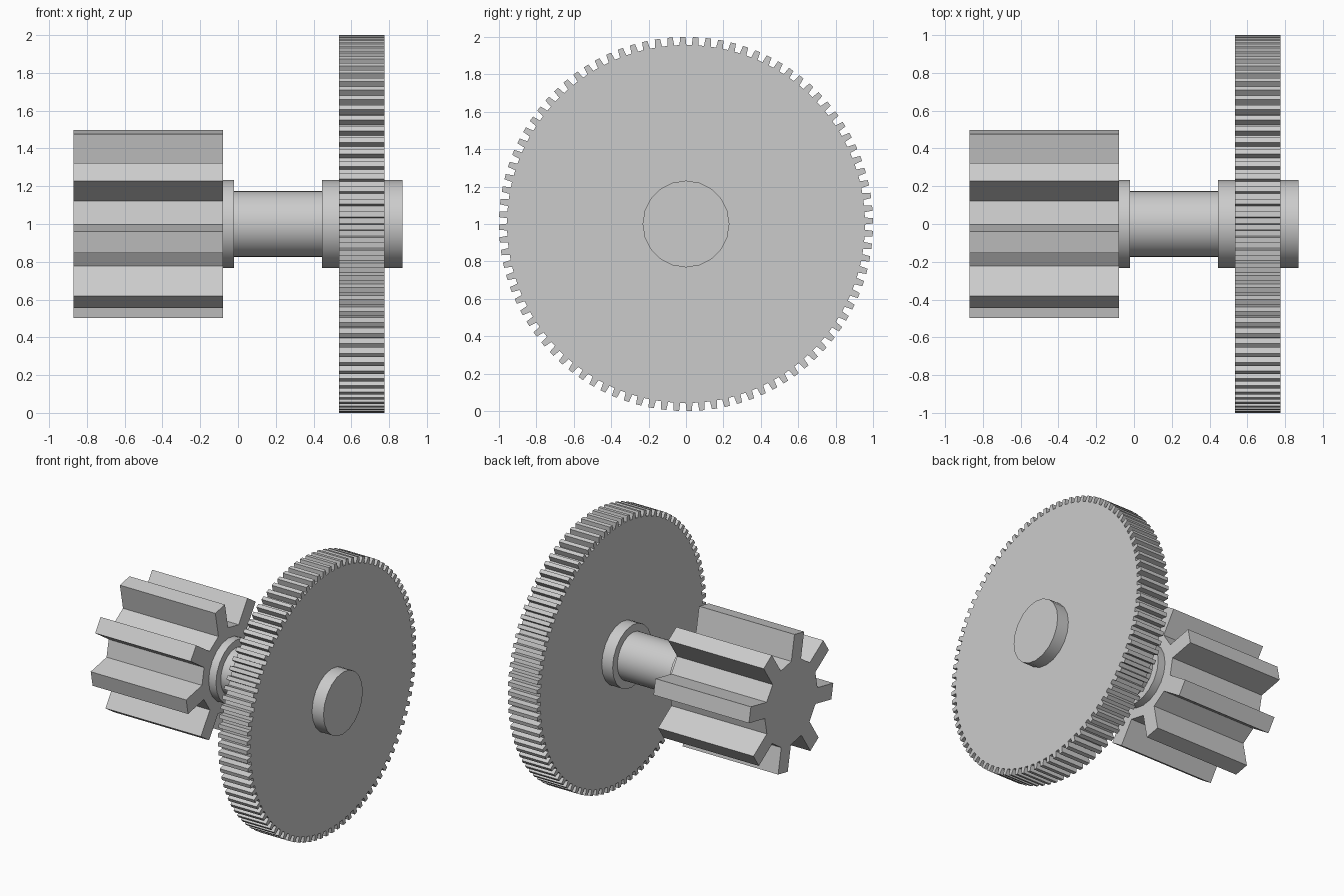
import bpy, bmesh
from math import sin, cos, asin, pi, radians
from mathutils import Matrix

cube = bpy.data.objects.get("Cube")
if cube:
    bpy.data.objects.remove(cube, do_unlink=True)

AXIS_Z = 1.0

steel = bpy.data.materials.new("grey_steel")
steel.use_nodes = True
COLOUR = (0.6, 0.6, 0.6, 1)
steel.diffuse_color = COLOUR
steel.node_tree.nodes["Principled BSDF"].inputs["Base Color"].default_value = COLOUR


def extrude_profile(name, profile, x0, x1, smooth=30):
    """Extrude a closed (y, z) outline along the axle from x0 to x1."""
    bm = bmesh.new()
    face = bm.faces.new([bm.verts.new((x0, y, z + AXIS_Z)) for y, z in profile])
    ext = bmesh.ops.extrude_face_region(bm, geom=[face])
    moved = [v for v in ext["geom"] if isinstance(v, bmesh.types.BMVert)]
    bmesh.ops.translate(bm, verts=moved, vec=(x1 - x0, 0, 0))
    bmesh.ops.recalc_face_normals(bm, faces=bm.faces)
    mesh = bpy.data.meshes.new(name)
    bm.to_mesh(mesh)
    bm.free()
    mesh.materials.append(steel)
    obj = bpy.data.objects.new(name, mesh)
    bpy.context.collection.objects.link(obj)
    bpy.ops.object.select_all(action="DESELECT")
    obj.select_set(True)
    bpy.context.view_layer.objects.active = obj
    bpy.ops.object.shade_smooth_by_angle(angle=radians(smooth))
    return obj


def circle(radius, sides):
    return [(radius * cos(2 * pi * i / sides), radius * sin(2 * pi * i / sides))
            for i in range(sides)]


def gear_outline(teeth, root, tip, root_half, tip_half):
    """Toothed outline; the half widths are angles either side of each tooth."""
    pitch = 2 * pi / teeth
    points = []
    for i in range(teeth):
        mid = (i - 0.25) * pitch
        for r, a in ((root, -root_half), (tip, -tip_half),
                     (tip, tip_half), (root, root_half)):
            points.append((-r * cos(mid + a), r * sin(mid + a)))
    return points


# Small pinion: eight straight-sided teeth
half = 0.058
extrude_profile("pinion", gear_outline(8, 0.311, 0.5, asin(half / 0.311), asin(half / 0.5)),
                -0.87, -0.08, smooth=15)

# Large wheel: many fine, slightly tapered teeth
TEETH = 92
step = 2 * pi / TEETH
extrude_profile("large_gear", gear_outline(TEETH, 0.957, 1.0, 0.28 * step, 0.21 * step),
                0.535, 0.775, smooth=15)

# Axle and its collars
extrude_profile("axle", circle(0.175, 32), -0.1, 0.5)
for name, x0, x1 in (("pinion_collar", -0.1, -0.02),
                     ("inner_gear_collar", 0.445, 0.55),
                     ("outer_gear_collar", 0.76, 0.87)):
    extrude_profile(name, circle(0.232, 20), x0, x1)
